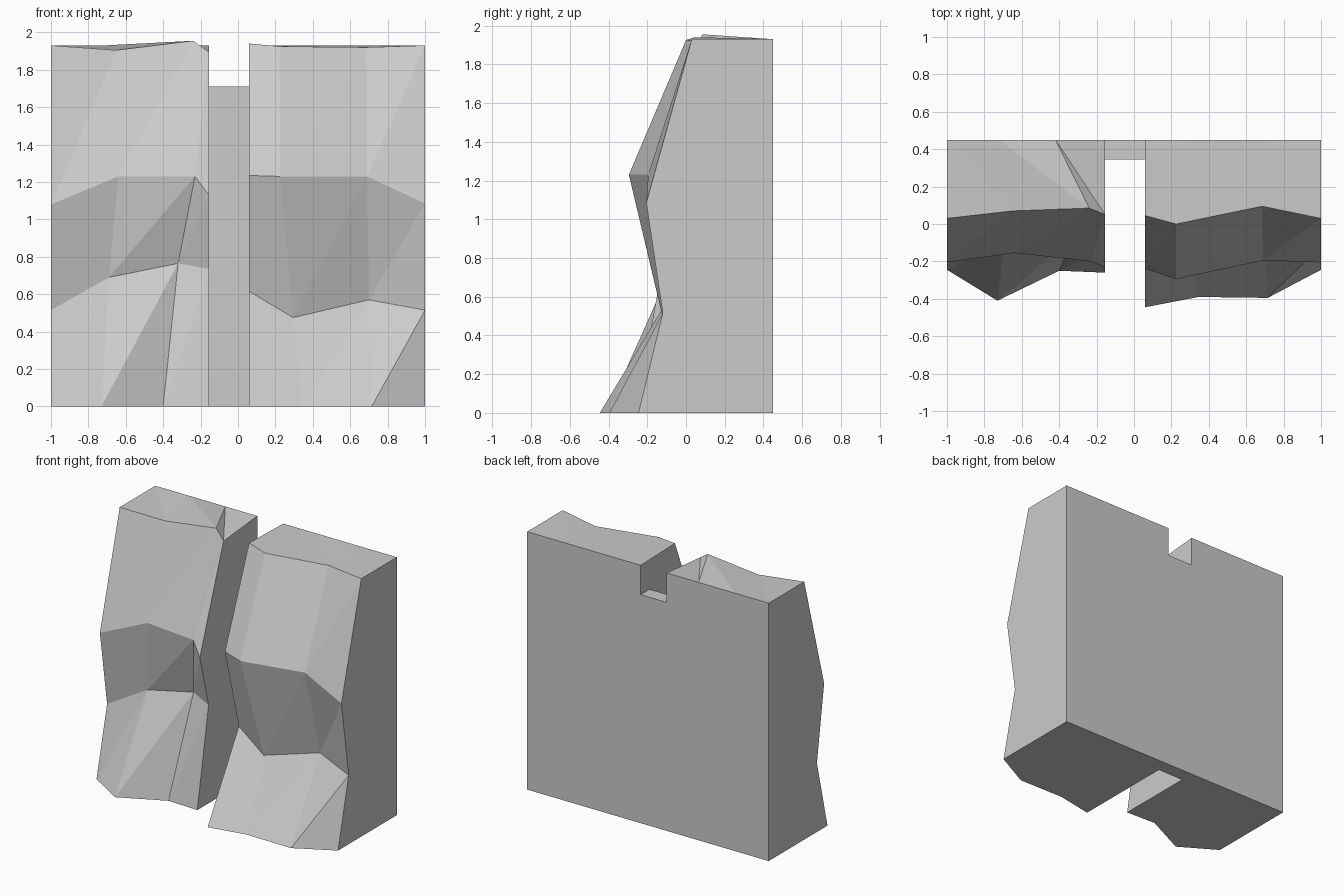
import bpy
import bmesh

# Remove the default object
default_cube = bpy.data.objects.get("Cube")
if default_cube:
    bpy.data.objects.remove(default_cube, do_unlink=True)

BACK_Y = 0.45
TOP_Z = 1.93


def make_material(name, colour):
    material = bpy.data.materials.new(name)
    material.use_nodes = True
    material.diffuse_color = colour
    material.node_tree.nodes["Principled BSDF"].inputs["Base Color"].default_value = colour
    return material


stone = make_material("stone grey", (0.6, 0.6, 0.6, 1))


def finish_object(name, mesh_builder):
    bmesh.ops.recalc_face_normals(mesh_builder, faces=mesh_builder.faces[:])
    mesh = bpy.data.meshes.new(name)
    mesh_builder.to_mesh(mesh)
    mesh_builder.free()
    mesh.materials.append(stone)
    rock = bpy.data.objects.new(name, mesh)
    bpy.context.scene.collection.objects.link(rock)
    return rock


def build_cliff_block(name, front_rows, back_columns):
    """Wrap faceted rows around a flat back, top and base."""
    back_top = [(x, BACK_Y, TOP_Z) for x in back_columns]
    back_base = [(x, BACK_Y, 0) for x in back_columns]
    mesh_builder = bmesh.new()
    rows = [[mesh_builder.verts.new(point) for point in row]
            for row in [back_top, *front_rows, back_base]]

    # Each band of the face is split into triangles, rising to the right
    for index, upper in enumerate(rows):
        lower = rows[(index + 1) % len(rows)]
        for column in range(len(upper) - 1):
            top_left, top_right = upper[column:column + 2]
            low_left, low_right = lower[column:column + 2]
            if index == 0:
                mesh_builder.faces.new((top_left, low_left, low_right))
                mesh_builder.faces.new((top_left, low_right, top_right))
            elif index < len(front_rows):
                mesh_builder.faces.new((top_left, low_left, top_right))
                mesh_builder.faces.new((top_right, low_left, low_right))
            else:
                mesh_builder.faces.new((top_left, low_left, low_right, top_right))

    # Flat side walls
    for side in (0, -1):
        mesh_builder.faces.new([row[side] for row in rows])
    return finish_object(name, mesh_builder)


# Rows run from top edge to overhang, recess and foot
right_rows = [
    [(-1, 0.03, 1.93), (-0.65, 0.07, 1.905), (-0.24, 0.085, 1.955), (-0.155, 0.05, 1.895)],
    [(-1, -0.205, 1.08), (-0.64, -0.155, 1.23), (-0.23, -0.2, 1.23), (-0.155, -0.23, 1.13)],
    [(-1, -0.12, 0.515), (-0.69, -0.085, 0.69), (-0.32, -0.068, 0.765), (-0.155, -0.126, 0.735)],
    [(-1, -0.245, 0), (-0.73, -0.41, 0), (-0.4, -0.25, 0), (-0.155, -0.26, 0)],
]
left_rows = [
    [(0.06, 0.045, 1.94), (0.225, 0, 1.925), (0.685, 0.095, 1.92), (1, 0.03, 1.93)],
    [(0.06, -0.24, 1.235), (0.225, -0.295, 1.23), (0.69, -0.195, 1.23), (1, -0.205, 1.085)],
    [(0.06, -0.076, 0.615), (0.295, -0.116, 0.475), (0.7, -0.03, 0.57), (1, -0.12, 0.515)],
    [(0.06, -0.445, 0), (0.345, -0.39, 0), (0.715, -0.395, 0), (1, -0.245, 0)],
]
build_cliff_block("right_cliff_block", right_rows, (-1, -0.72, -0.42, -0.155))
build_cliff_block("left_cliff_block", left_rows, (0.06, 0.3, 0.7, 1))

# Thin wall closing the back of the gap
gap_builder = bmesh.new()
bmesh.ops.create_cube(gap_builder, size=1)
bmesh.ops.scale(gap_builder, vec=(0.215, 0.105, 1.71), verts=gap_builder.verts[:])
bmesh.ops.translate(gap_builder, vec=(-0.0475, BACK_Y - 0.0525, 0.855), verts=gap_builder.verts[:])
finish_object("gap_back_wall", gap_builder)
